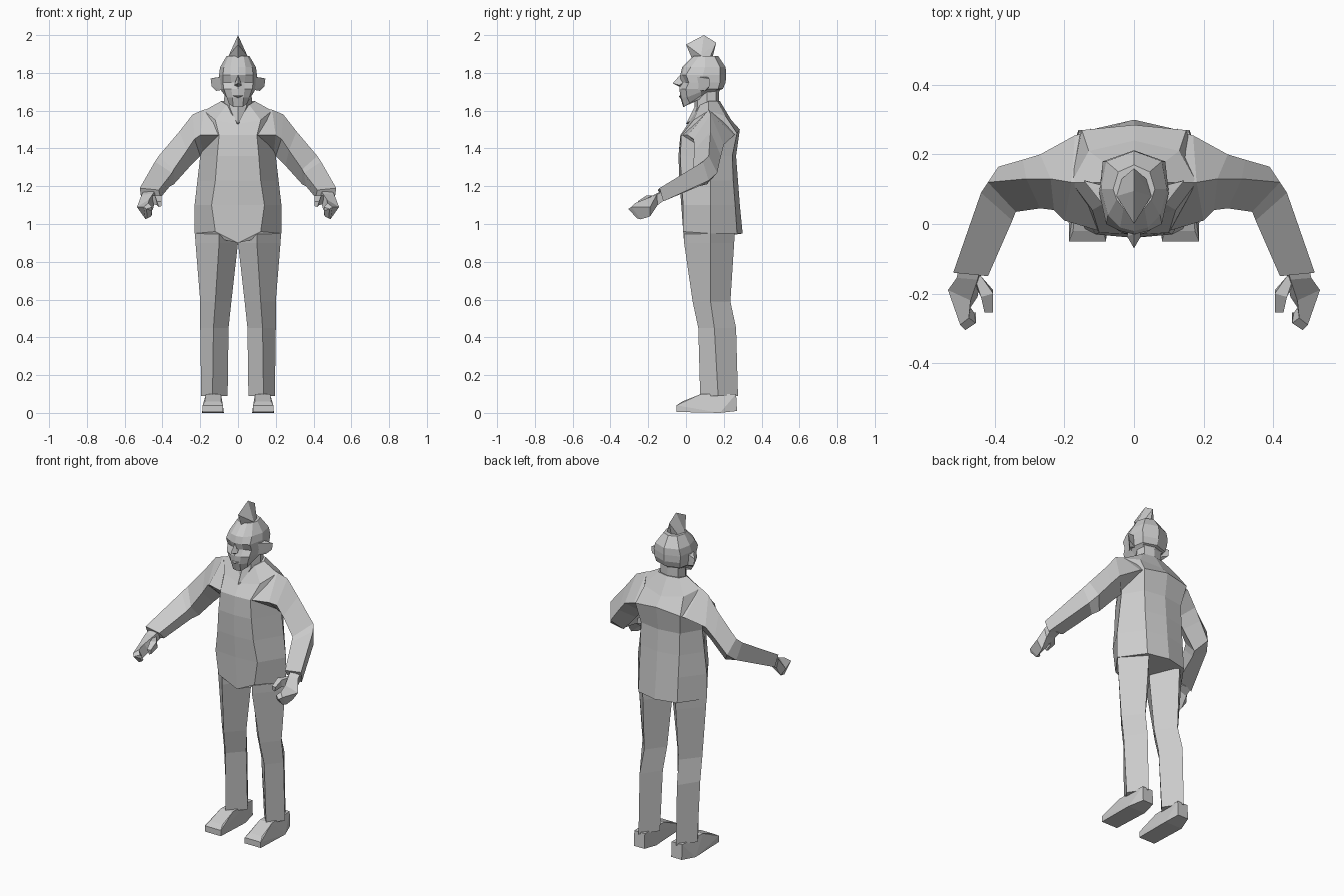
import bpy
import bmesh

cube = bpy.data.objects.get("Cube")
if cube:
    bpy.data.objects.remove(cube, do_unlink=True)

grey = bpy.data.materials.new("plain_grey")
grey.use_nodes = True
grey.diffuse_color = (0.6, 0.6, 0.6, 1)
grey.node_tree.nodes["Principled BSDF"].inputs["Base Color"].default_value = (0.6, 0.6, 0.6, 1)


def finish(name, bm, mirror):
    """Turn a bmesh into a flat shaded object, mirrored to both sides if asked."""
    bmesh.ops.recalc_face_normals(bm, faces=bm.faces)
    mesh = bpy.data.meshes.new(name)
    bm.to_mesh(mesh)
    bm.free()
    mesh.materials.append(grey)
    obj = bpy.data.objects.new(name, mesh)
    bpy.context.collection.objects.link(obj)
    if mirror:
        mod = obj.modifiers.new("mirror", 'MIRROR')
        mod.use_mirror_merge = False
    return obj


def loft(name, rings, mirror=False):
    """Skin a closed tube through rings with equal point counts."""
    bm = bmesh.new()
    rows = [[bm.verts.new(p) for p in ring] for ring in rings]
    n = len(rows[0])
    for a, b in zip(rows, rows[1:]):
        for i in range(n):
            j = (i + 1) % n
            bm.faces.new((a[i], a[j], b[j], b[i]))
    bm.faces.new(rows[0][::-1])
    bm.faces.new(rows[-1])
    return finish(name, bm, mirror)


def hull(name, points, mirror=False):
    """Faceted solid around a few points."""
    bm = bmesh.new()
    for p in points:
        bm.verts.new(p)
    res = bmesh.ops.convex_hull(bm, input=bm.verts)
    loose = [v for v in bm.verts if not v.link_faces]
    bmesh.ops.delete(bm, geom=loose, context='VERTS')
    return finish(name, bm, mirror)


def both(z, half):
    """Close a half section (front centre to back centre) into a full ring."""
    pts = [(p[0], p[1], p[2] if len(p) > 2 else z) for p in half]
    return pts + [(-x, y, h) for x, y, h in pts[-2:0:-1]]


# Shirt body: front centre, front corner, side, back corner, back centre
loft("shirt_body", [
    both(0.95, [(0, -0.01, 0.9), (0.12, -0.015, 0.96), (0.23, 0.13), (0.13, 0.27), (0, 0.3)]),
    both(1.1, [(0, -0.025), (0.14, -0.015), (0.23, 0.13), (0.13, 0.26), (0, 0.285)]),
    both(1.23, [(0, -0.035), (0.12, -0.025), (0.215, 0.13), (0.13, 0.25), (0, 0.275)]),
    both(1.36, [(0, -0.04), (0.11, -0.03), (0.2, 0.13), (0.13, 0.245), (0, 0.265)]),
    both(1.47, [(0, -0.03), (0.1, -0.025), (0.2, 0.13), (0.15, 0.27, 1.48), (0, 0.285, 1.5)]),
    both(1.55, [(0, 0.01, 1.53), (0.12, 0.04), (0.18, 0.12, 1.6), (0.13, 0.21, 1.57), (0, 0.24)]),
    both(1.65, [(0, 0.065, 1.6), (0.06, 0.075, 1.63), (0.09, 0.12), (0.07, 0.165), (0, 0.18)]),
])

# Sleeves: top, front, underside, back of each section
loft("sleeve", [
    [(0.1, 0.12, 1.62), (0.1, -0.02, 1.47), (0.12, 0.13, 1.4), (0.13, 0.265, 1.48)],
    [(0.18, 0.12, 1.605), (0.2, 0.01, 1.47), (0.19, 0.12, 1.38), (0.17, 0.255, 1.47)],
    [(0.24, 0.13, 1.58), (0.23, 0.04, 1.45), (0.2, 0.13, 1.36), (0.27, 0.2, 1.42)],
    [(0.31, 0.13, 1.49), (0.27, 0.045, 1.39), (0.25, 0.12, 1.31), (0.32, 0.185, 1.36)],
    [(0.42, 0.12, 1.36), (0.34, 0.035, 1.29), (0.34, 0.11, 1.21), (0.39, 0.165, 1.27)],
    [(0.44, 0.09, 1.33), (0.35, 0.01, 1.27), (0.36, 0.07, 1.2), (0.42, 0.12, 1.23)],
    [(0.52, -0.14, 1.19), (0.42, -0.15, 1.18), (0.41, -0.12, 1.14), (0.51, -0.12, 1.12)],
], True)

# Hands: palm, curled fingers and thumb
palm_end = [(0.535, -0.19, 1.09), (0.47, -0.22, 1.13), (0.45, -0.21, 1.08), (0.5, -0.19, 1.04)]
loft("palm", [
    [(0.5, -0.11, 1.18), (0.44, -0.12, 1.18), (0.44, -0.11, 1.13), (0.5, -0.11, 1.13)],
    [(0.51, -0.155, 1.155), (0.45, -0.16, 1.16), (0.44, -0.15, 1.12), (0.5, -0.15, 1.1)],
    palm_end,
], True)
loft("fingers", [
    palm_end,
    [(0.5, -0.29, 1.09), (0.475, -0.27, 1.11), (0.47, -0.24, 1.05), (0.49, -0.24, 1.025)],
    [(0.485, -0.305, 1.08), (0.455, -0.285, 1.09), (0.46, -0.255, 1.04), (0.48, -0.26, 1.03)],
    [(0.455, -0.285, 1.07), (0.455, -0.27, 1.075), (0.455, -0.255, 1.05), (0.46, -0.265, 1.045)],
], True)
loft("thumb", [
    [(0.46, -0.15, 1.15), (0.44, -0.15, 1.15), (0.44, -0.15, 1.12), (0.46, -0.17, 1.11)],
    [(0.44, -0.21, 1.15), (0.405, -0.2, 1.15), (0.405, -0.19, 1.11), (0.43, -0.2, 1.1)],
    [(0.43, -0.255, 1.12), (0.405, -0.255, 1.12), (0.405, -0.25, 1.095), (0.42, -0.25, 1.09)],
], True)

# Trouser legs: diamond sections of outer, front, inner, back
loft("trouser_leg", [
    [(x0, ym, z), (x1, yf, z), (x2, ym, z), (x3, yb, z)]
    for z, x0, x1, x2, x3, yf, ym, yb in [
        (0.09, 0.195, 0.135, 0.055, 0.125, 0.075, 0.17, 0.275),
        (0.45, 0.2, 0.13, 0.05, 0.125, 0.065, 0.15, 0.265),
        (0.59, 0.2, 0.12, 0.035, 0.115, 0.035, 0.13, 0.235),
        (0.9, 0.225, 0.1, 0.0, 0.11, -0.01, 0.13, 0.255),
        (0.98, 0.23, 0.1, 0.0, 0.11, -0.01, 0.13, 0.26)]
], True)

# Shoes
hull("shoe", [
    (0.08, -0.05, 0.005), (0.187, -0.05, 0.005), (0.08, -0.05, 0.04), (0.187, -0.05, 0.04),
    (0.09, -0.02, 0.06), (0.175, -0.02, 0.06), (0.09, 0.08, 0.1), (0.17, 0.08, 0.1),
    (0.075, 0.18, 0.0), (0.19, 0.18, 0.0), (0.09, 0.27, 0.01), (0.16, 0.27, 0.01),
    (0.09, 0.265, 0.1), (0.16, 0.265, 0.1)], True)

# Neck, reaching down into the collar
loft("neck", [
    both(1.53, [(0, 0.0), (0.02, 0.04, 1.56), (0.06, 0.12), (0.04, 0.16), (0, 0.17)]),
    both(1.62, [(0, 0.045), (0.045, 0.06), (0.075, 0.11), (0.06, 0.16), (0, 0.175)]),
    both(1.73, [(0, 0.05), (0.045, 0.06), (0.07, 0.11), (0.06, 0.16), (0, 0.175)]),
])

# Head: chin, mouth, lip, eye line, brow, forehead and crown sections
loft("head", [
    both(1.62, [(0, -0.015), (0.025, -0.01), (0.05, 0.02, 1.64), (0.06, 0.08, 1.68), (0.05, 0.15, 1.69), (0, 0.17, 1.69)]),
    both(1.67, [(0, -0.03), (0.03, -0.025), (0.06, 0.005), (0.085, 0.08, 1.7), (0.07, 0.16, 1.71), (0, 0.18, 1.71)]),
    both(1.715, [(0, -0.035), (0.035, -0.025), (0.075, 0.0), (0.095, 0.09), (0.08, 0.17), (0, 0.195)]),
    both(1.75, [(0, -0.03), (0.035, 0.0), (0.08, 0.015), (0.1, 0.09), (0.085, 0.18), (0, 0.21)]),
    both(1.79, [(0, -0.03), (0.04, -0.02), (0.08, 0.0), (0.1, 0.09), (0.09, 0.18), (0, 0.212)]),
    both(1.83, [(0, -0.02), (0.04, -0.01), (0.075, 0.025), (0.095, 0.1), (0.08, 0.18), (0, 0.21)]),
    both(1.89, [(0, 0.04), (0.03, 0.045), (0.05, 0.07), (0.06, 0.1), (0.045, 0.15), (0, 0.17)]),
])

# Nose and lower lip
hull("nose", [(0, -0.03, 1.79), (0, -0.07, 1.745), (0, -0.03, 1.725),
              (0.02, -0.035, 1.735), (-0.02, -0.035, 1.735), (0.012, 0, 1.76), (-0.012, 0, 1.76)])
hull("lip", [(0, -0.04, 1.675), (0.03, -0.025, 1.68), (-0.03, -0.025, 1.68),
             (0, -0.02, 1.66), (0, -0.02, 1.69)])

# Ears
hull("ear", [(0.085, 0.05, 1.78), (0.085, 0.11, 1.78), (0.12, 0.1, 1.775), (0.145, 0.125, 1.77),
             (0.14, 0.125, 1.73), (0.115, 0.1, 1.705), (0.085, 0.06, 1.71), (0.085, 0.11, 1.71)], True)

# Hair tuft: a thin pointed crest
hull("hair_tuft", [(0, 0.0, 1.95), (0, 0.095, 2.0), (0, 0.16, 1.96), (0, 0.14, 1.88), (0, 0.03, 1.88),
                   (0.05, 0.08, 1.89), (-0.05, 0.08, 1.89), (0.035, 0.13, 1.89), (-0.035, 0.13, 1.89)])
